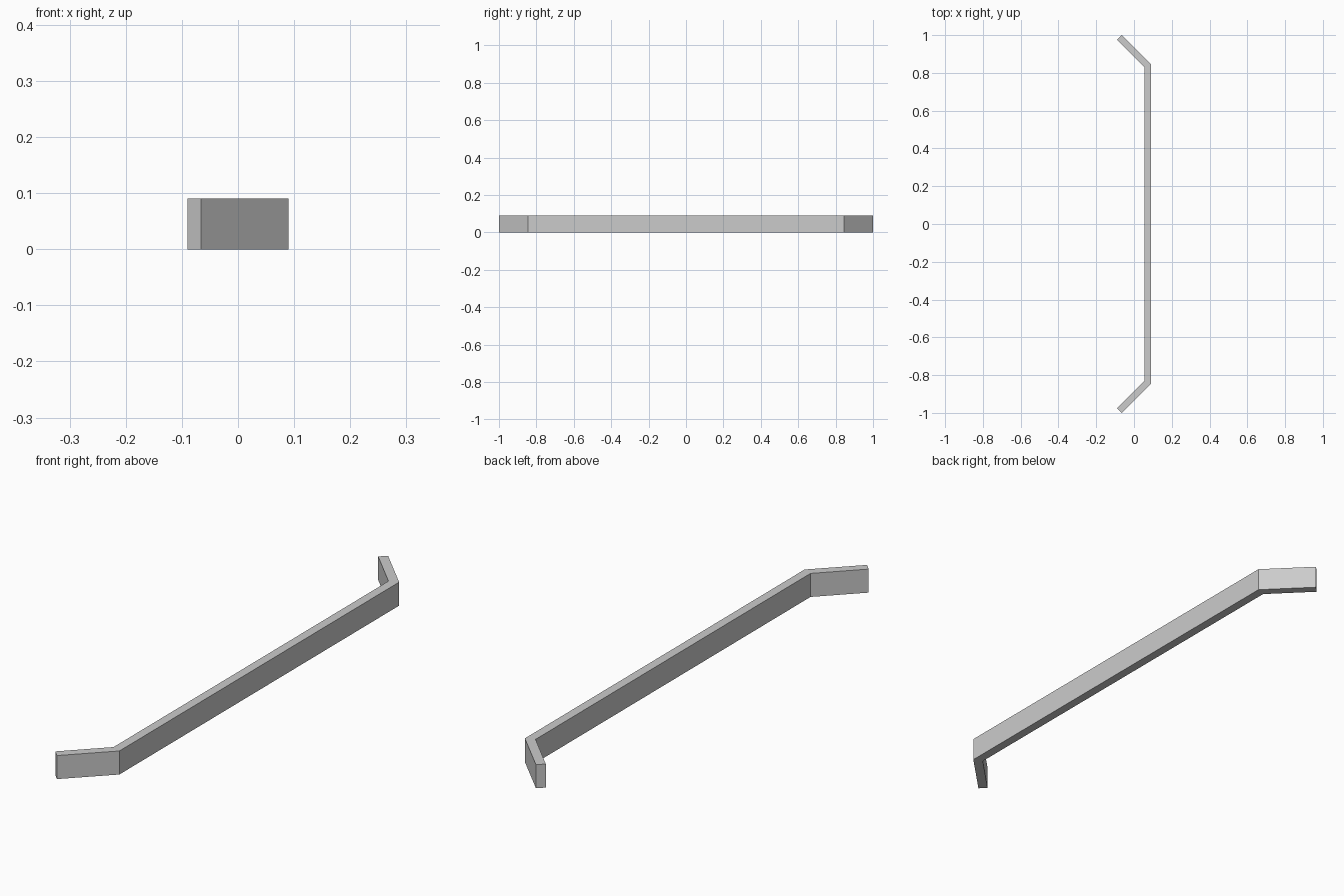
import bpy
import bmesh

if "Cube" in bpy.data.objects:
    bpy.data.objects.remove(bpy.data.objects["Cube"])

HEIGHT = 0.09

# Half outline of the bent bar (front half, -y): outer edge to the tip, then back along the inner edge
outer = [(0.09, -0.845), (-0.0655, -1.0)]
inner = [(-0.09, -0.9755), (0.055, -0.8305)]
half = outer + inner

# Mirror across y = 0 to close the full outline
outline = half + [(x, -y) for x, y in reversed(half)]

# Bent bar: extrude the flat outline upward
bm = bmesh.new()
base = bm.faces.new([bm.verts.new((x, y, 0)) for x, y in outline])
top = bmesh.ops.extrude_face_region(bm, geom=[base], use_keep_orig=True)
top_verts = [g for g in top["geom"] if isinstance(g, bmesh.types.BMVert)]
bmesh.ops.translate(bm, verts=top_verts, vec=(0, 0, HEIGHT))

# Split the concave caps at the bends so each segment is a clean quad
bmesh.ops.connect_verts_concave(bm, faces=[f for f in bm.faces if len(f.verts) > 4])
bmesh.ops.recalc_face_normals(bm, faces=bm.faces)

mesh = bpy.data.meshes.new("bent_bar")
bm.to_mesh(mesh)
bm.free()
bpy.context.collection.objects.link(bpy.data.objects.new("bent_bar", mesh))
